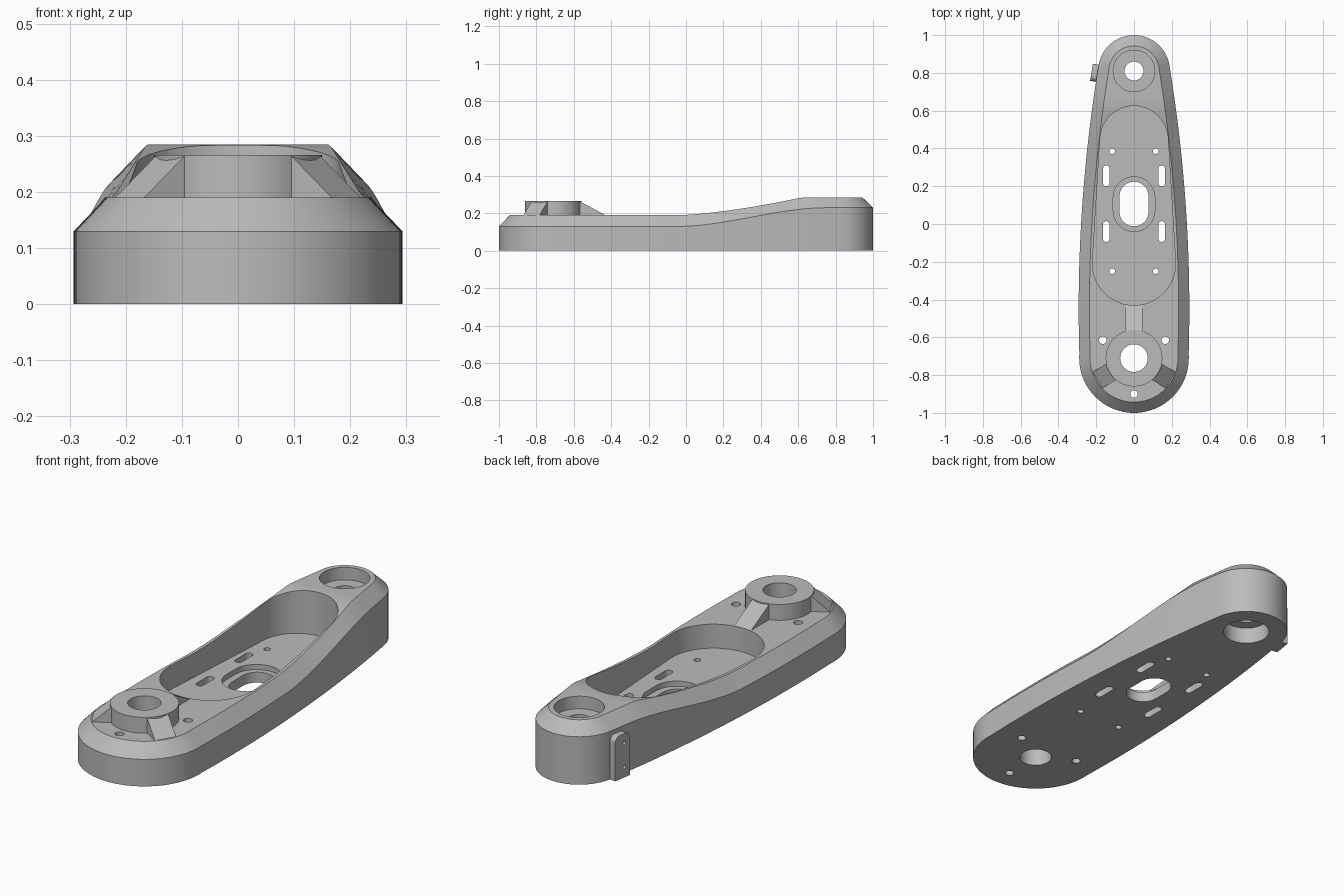
import bpy, bmesh, math
from math import sin, cos, pi, radians

if "Cube" in bpy.data.objects:
    bpy.data.objects.remove(bpy.data.objects["Cube"], do_unlink=True)

GREY = (0.5, 0.5, 0.5, 1)
metal = bpy.data.materials.new("plain grey")
metal.use_nodes = True
metal.diffuse_color = GREY
metal.node_tree.nodes["Principled BSDF"].inputs["Base Color"].default_value = GREY


def finish(name, bm):
    """Turn a bmesh into a named, coloured object."""
    bmesh.ops.remove_doubles(bm, verts=bm.verts, dist=1e-5)
    bmesh.ops.recalc_face_normals(bm, faces=bm.faces)
    mesh = bpy.data.meshes.new(name)
    bm.to_mesh(mesh)
    bm.free()
    mesh.materials.append(metal)
    obj = bpy.data.objects.new(name, mesh)
    bpy.context.collection.objects.link(obj)
    return obj


def stadium(r, x=0, y0=0, y1=None, r1=None, n=24):
    """Circle, slot or tapered slot running along y."""
    y1 = y0 if y1 is None else y1
    r1 = r if r1 is None else r1
    a = math.asin((r - r1) / (y1 - y0)) if y1 > y0 else 0
    pts = []
    for cy, rad, s, e in ((y1, r1, a, pi - a), (y0, r, pi - a, 2 * pi + a)):
        for i in range(n + 1):
            t = s + (e - s) * i / n
            p = (x + rad * cos(t), cy + rad * sin(t))
            if not pts or min(math.dist(p, q) for q in (pts[0], pts[-1])) > 1e-5:
                pts.append(p)
    return pts


def add_prism(bm, pts, z0, z1):
    low = [bm.verts.new((x, y, z0)) for x, y in pts]
    high = [bm.verts.new((x, y, z1)) for x, y in pts]
    bm.faces.new(low[::-1])
    bm.faces.new(high)
    for i in range(len(pts)):
        j = (i + 1) % len(pts)
        bm.faces.new((low[i], low[j], high[j], high[i]))


def prism(name, *parts):
    bm = bmesh.new()
    for part in parts:
        add_prism(bm, *part)
    return finish(name, bm)


def activate(obj):
    bpy.ops.object.select_all(action="DESELECT")
    obj.select_set(True)
    bpy.context.view_layer.objects.active = obj


def cut(obj, *parts):
    """Subtract prisms that do not touch one another."""
    cutter = prism("cutter", *parts)
    cutter.hide_render = True
    cutter.matrix_world = obj.matrix_basis.copy()
    mod = obj.modifiers.new("cut", "BOOLEAN")
    mod.operation, mod.solver, mod.object = "DIFFERENCE", "EXACT", cutter
    activate(obj)
    bpy.ops.object.modifier_apply(modifier=mod.name)
    bpy.data.objects.remove(cutter, do_unlink=True)


# Body outline: round front, bowed sides, smaller round back
FRONT, BACK, BEVEL = -0.71, 0.81, 0.057
half = []
for i in range(25):
    t = radians(-90 + 90 * i / 24)
    half.append((0.29 * cos(t), FRONT + 0.29 * sin(t), cos(t), sin(t)))
for i in range(1, 48):
    y = FRONT + (0.84 - FRONT) * i / 48
    slope = 0.127 * (y + 0.45)
    d = math.hypot(1, slope)
    half.append((0.293 - 0.0634 * (y + 0.45) ** 2, y, 1 / d, slope / d))
for i in range(21):
    t = radians(9.3 + 80.7 * i / 20)
    half.append((0.19 * cos(t), BACK + 0.19 * sin(t), cos(t), sin(t)))


def rim_height(y):
    t = min(max((y + 0.05) / 0.8, 0), 1)
    return 0.13 + 0.1 * t * t * (3 - 2 * t)


def top_height(y):
    t = min(max((y + 0.05) / 0.67, 0), 1)
    return 0.19 + 0.095 * t ** 1.5


# Body: wall, sloping chamfer, rising top
bm = bmesh.new()
rows = {1: [], -1: []}
for x, y, nx, ny in half:
    ix, iy = x - BEVEL * nx, y - BEVEL * ny
    for s in rows:
        rows[s].append([bm.verts.new(p) for p in (
            (s * x, y, 0), (s * x, y, rim_height(y)), (s * ix, iy, top_height(iy)))])
for i in range(len(half) - 1):
    for s in rows:
        a, b = rows[s][i], rows[s][i + 1]
        for k in range(2):
            bm.faces.new((a[k], b[k], b[k + 1], a[k + 1]))
    for k in (0, 2):
        bm.faces.new((rows[1][i][k], rows[1][i + 1][k], rows[-1][i + 1][k], rows[-1][i][k]))
body = finish("body", bm)

# Pocket and round recesses above and below at the back
FLOOR = 0.075
cut(body, (stadium(0.22, 0, -0.21, 0.445, 0.18), FLOOR, 0.5),
    (stadium(0.11, 0, BACK), 0.225, 0.5),
    (stadium(0.105, 0, BACK), -0.1, 0.08))
cut(body, (stadium(0.11, 0, 0.07, 0.14), FLOOR - 0.025, 0.3))

# Through holes and slots
holes = [stadium(0.05, 0, BACK), stadium(0.073, 0, FRONT),
         stadium(0.077, 0, 0.065, 0.147), stadium(0.02, 0, -0.9, n=10)]
for s in (-1, 1):
    holes.append(stadium(0.02, s * 0.165, -0.615, n=10))
    for y in (-0.25, 0.385):
        holes.append(stadium(0.015, s * 0.115, y, n=10))
    for y in (-0.04, 0.255):
        holes.append(stadium(0.018, s * 0.147, y - 0.037, y + 0.037, n=10))
cut(body, *[(h, -0.2, 0.6) for h in holes])

# Front boss with its bore
boss = prism("front_boss", (stadium(0.15, 0, FRONT), 0.18, 0.266))
cut(boss, (stadium(0.073, 0, FRONT), 0, 0.5))
parts = [body, boss]

# Sloping ribs around the boss
for name, angle, end, width in (("back_rib", 90, 0.28, 0.09),
                                ("right_rib", 211, 0.225, 0.1),
                                ("left_rib", 329, 0.225, 0.1)):
    side = [(0.11, 0.18), (end, 0.18), (end, 0.19), (0.14, 0.265), (0.11, 0.265)]
    rib = prism(name, (side, -width / 2, width / 2))
    rib.location = (0, FRONT, 0)
    rib.rotation_euler = (pi / 2, 0, radians(angle))
    parts.append(rib)

# Side tab with rounded top and two small holes
W, H, R = 0.046, 0.21, 0.03
tab_side = [(-W, 0), (W, 0)]
for cx, start in ((W - R, 0), (R - W, 90)):
    for i in range(9):
        t = radians(start + 90 * i / 8)
        tab_side.append((cx + R * cos(t), H - R + R * sin(t)))
tab = prism("side_tab", (tab_side, -0.045, 0))
tab.location = (-0.225, 0.803, 0)
tab.rotation_euler = (pi / 2, 0, radians(-99.3))
cut(tab, *[(stadium(0.009, 0.012, z, n=8), -0.02, 0.05) for z in (0.05, 0.165)])
parts.append(tab)

for obj in parts:
    activate(obj)
    bpy.ops.object.shade_smooth_by_angle(angle=radians(25))
